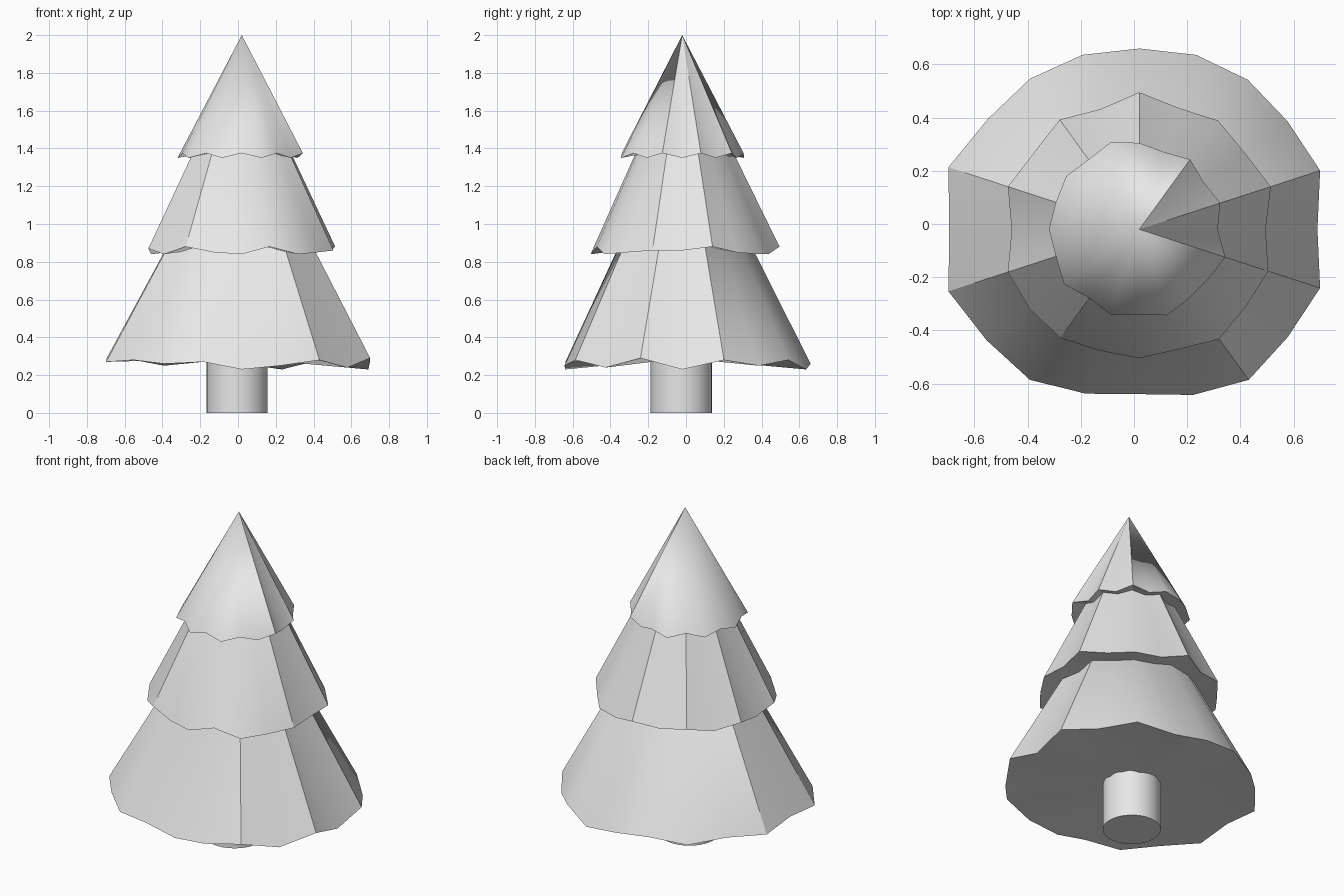
import bpy
import bmesh
from math import cos, sin, pi, radians

default_cube = bpy.data.objects.get("Cube")
if default_cube:
    bpy.data.objects.remove(default_cube, do_unlink=True)

# Single plain grey material shared by every part
grey = bpy.data.materials.new("plain_grey")
grey.use_nodes = True
color = (0.8, 0.8, 0.8, 1)
grey.diffuse_color = color
grey.node_tree.nodes["Principled BSDF"].inputs["Base Color"].default_value = color

AXIS_X, AXIS_Y = 0.02, -0.02


def finish(obj):
    """Apply the shared material and smooth shading with sharp rims."""
    obj.data.materials.clear()
    obj.data.materials.append(grey)
    bpy.ops.object.select_all(action="DESELECT")
    obj.select_set(True)
    bpy.context.view_layer.objects.active = obj
    bpy.ops.object.shade_smooth_by_angle(angle=radians(30))


def foliage_tier(name, apex, base, radii, lifts):
    """Closed cone with a ragged rim; radii and lifts are in hundredths."""
    bm = bmesh.new()
    count = len(radii)
    rim = []
    for i, (radius, lift) in enumerate(zip(radii, lifts)):
        angle = 2 * pi * i / count
        r = radius / 100
        rim.append(bm.verts.new((AXIS_X + r * cos(angle),
                                 AXIS_Y + r * sin(angle),
                                 base + lift / 100)))
    tip = bm.verts.new((AXIS_X, AXIS_Y, apex))
    hollow = bm.verts.new((AXIS_X, AXIS_Y, base + 0.06))
    for i, current in enumerate(rim):
        following = rim[(i + 1) % count]
        bm.faces.new((current, following, tip))
        bm.faces.new((following, current, hollow))
    mesh = bpy.data.meshes.new(name)
    bm.to_mesh(mesh)
    bm.free()
    obj = bpy.data.objects.new(name, mesh)
    bpy.context.collection.objects.link(obj)
    finish(obj)
    return obj


# Three overlapping foliage tiers, rim listed counter-clockwise from +x
foliage_tier("lower_foliage", 1.61, 0.23,
             [67, 71.5, 69, 69.5, 69, 68, 69, 70, 70.5, 75.5,
              71.5, 75.5, 71, 70, 65, 62, 65.5, 70, 69, 71.5],
             [0, 5, 2, 5, 0, 3, 5, 2, 5, 4,
              6, 4, 5, 3, 4, 0, 2, 5, 1, 6])
foliage_tier("middle_foliage", 1.93, 0.84,
             [47.5, 52, 49, 50.5, 48, 51.5, 47.5, 51, 49, 52,
              48, 52, 51, 50.5, 48, 48.5, 47.5, 51, 49.5, 51],
             [2, 4, 1, 0, 0, 4, 1, 3, 0, 3,
              0, 3, 0, 4, 1, 0, 4, 0, 1, 2])
foliage_tier("upper_foliage", 2.0, 1.35,
             [29.5, 32, 30, 32.5, 30.5, 32.5, 34.5, 32.5, 34, 33,
              34, 33, 35, 32, 34, 32, 34, 32, 32, 34],
             [0, 2.5] * 10)

# Trunk
bpy.ops.mesh.primitive_cylinder_add(vertices=32, radius=0.162, depth=0.5,
                                    location=(-0.005, -0.025, 0.25))
trunk = bpy.context.object
trunk.name = "trunk"
finish(trunk)
